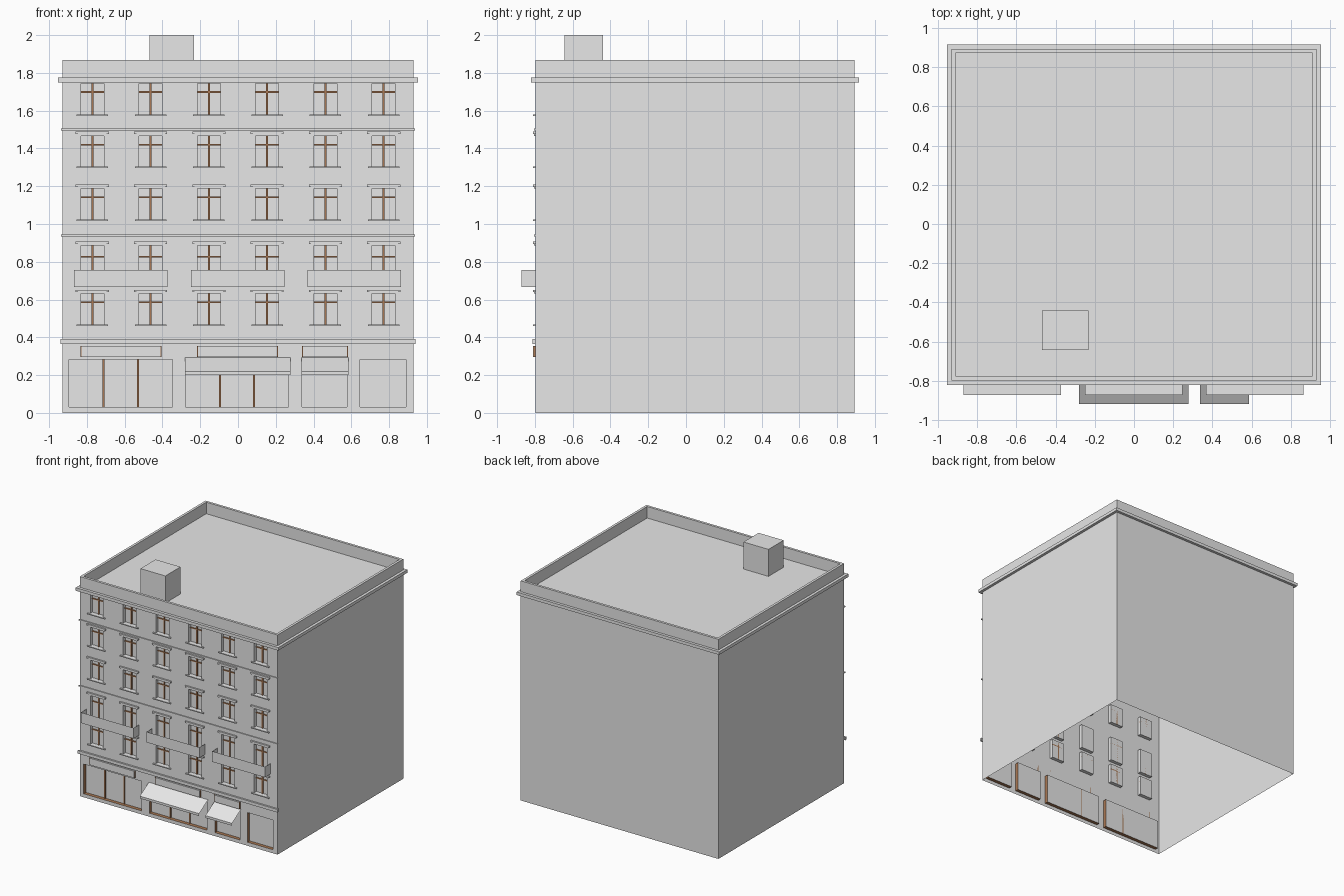
import bpy
import bmesh

cube = bpy.data.objects.get("Cube")
if cube:
    bpy.data.objects.remove(cube)


def material(name, rgb):
    m = bpy.data.materials.new(name)
    m.use_nodes = True
    m.diffuse_color = (*rgb, 1)
    m.node_tree.nodes["Principled BSDF"].inputs["Base Color"].default_value = (*rgb, 1)
    return m


MATS = [material("plaster grey", (0.8, 0.8, 0.8)), material("wood brown", (0.4, 0.19, 0.09))]
GREY, WOOD = 0, 1

HALF, FRONT, BACK, ROOF, TOP = 0.93, -0.797, 0.893, 1.77, 1.868


def finish(name, bm, mat=None):
    """Turn a bmesh into a named object."""
    mesh = bpy.data.meshes.new(name)
    for m in MATS:
        mesh.materials.append(m)
    if mat is not None:
        for f in bm.faces:
            f.material_index = mat
    bm.to_mesh(mesh)
    bm.free()
    obj = bpy.data.objects.new(name, mesh)
    bpy.context.collection.objects.link(obj)
    return obj


def face(bm, points, mat=GREY):
    f = bm.faces.new([bm.verts.new(p) for p in points])
    f.material_index = mat


def add_box(bm, x0, x1, y0, y1, z0, z1):
    vs = bmesh.ops.create_cube(bm, size=1)["verts"]
    for v in vs:
        v.co.x = x1 if v.co.x > 0 else x0
        v.co.y = y1 if v.co.y > 0 else y0
        v.co.z = z1 if v.co.z > 0 else z0


def boxes(name, dims, mat=GREY):
    bm = bmesh.new()
    for d in dims:
        add_box(bm, *d)
    return finish(name, bm, mat)


def ring(name, grow, shrink, z0, z1):
    """Rectangular band around the building."""
    bm = bmesh.new()

    def loop(d, z):
        x, y0, y1 = HALF + d, FRONT - d, BACK + d
        return [bm.verts.new(p) for p in ((-x, y0, z), (x, y0, z), (x, y1, z), (-x, y1, z))]

    loops = [loop(grow, z0), loop(grow, z1), loop(-shrink, z1), loop(-shrink, z0)]
    for k in range(4):
        a, b = loops[k], loops[(k + 1) % 4]
        for i in range(4):
            j = (i + 1) % 4
            bm.faces.new((a[i], a[j], b[j], b[i]))
    finish(name, bm, GREY)


# Layout: window columns, window rows (bottom, top), shop fronts (left, right)
columns = [-0.771 + 0.3084 * i for i in range(6)]
rows = [(0.467, 0.633), (0.672, 0.885), (1.023, 1.187), (1.304, 1.466), (1.58, 1.745)]
shops = [(-0.894, -0.348), (-0.277, 0.267), (0.34, 0.578), (0.646, 0.889)]
W = 0.061
DEPTH = 0.03
windows = [(c - W, c + W, z0, z1) for z0, z1 in rows for c in columns]
shop_openings = [(x0, x1, 0.03, 0.282) for x0, x1 in shops]
openings = windows + shop_openings

# Front wall: grid of cells, skipping the openings
bm = bmesh.new()
xs = sorted({-HALF, HALF} | {x for o in openings for x in o[:2]})
zs = sorted({0, ROOF} | {z for o in openings for z in o[2:]})
for x0, x1 in zip(xs, xs[1:]):
    for z0, z1 in zip(zs, zs[1:]):
        cx, cz = (x0 + x1) / 2, (z0 + z1) / 2
        if not any(a < cx < b and c < cz < d for a, b, c, d in openings):
            face(bm, [(x0, FRONT, z0), (x1, FRONT, z0), (x1, FRONT, z1), (x0, FRONT, z1)])
bmesh.ops.remove_doubles(bm, verts=bm.verts, dist=1e-5)
finish("front_wall", bm)

# Side walls, back wall and roof; the base is open
bm = bmesh.new()
for s in (1, -1):
    pts = [(s * HALF, FRONT, 0), (s * HALF, BACK, 0), (s * HALF, BACK, ROOF), (s * HALF, FRONT, ROOF)]
    face(bm, pts[::s])
face(bm, [(HALF, BACK, 0), (-HALF, BACK, 0), (-HALF, BACK, ROOF), (HALF, BACK, ROOF)])
face(bm, [(-HALF, FRONT, ROOF), (HALF, FRONT, ROOF), (HALF, BACK, ROOF), (-HALF, BACK, ROOF)])
finish("side_walls_and_roof", bm)


def recesses(name, items, reveal):
    """Set-back panes with the four reveal faces around each."""
    bm = bmesh.new()
    back = FRONT + DEPTH
    for x0, x1, z0, z1 in items:
        c = [(x0, z0), (x1, z0), (x1, z1), (x0, z1)]
        face(bm, [(x, back, z) for x, z in c])
        for (xa, za), (xb, zb) in zip(c, c[1:] + c[:1]):
            face(bm, [(xa, FRONT, za), (xb, FRONT, zb), (xb, back, zb), (xa, back, za)], reveal)
    finish(name, bm)


recesses("window_recesses", windows, GREY)
recesses("shop_recesses", shop_openings, WOOD)

# Wooden glazing bars
bars = []
y0, y1 = FRONT + DEPTH - 0.008, FRONT + DEPTH
for xa, xb, z0, z1 in windows:
    c = (xa + xb) / 2
    zt = z1 - 0.28 * (z1 - z0)
    bars.append((c - 0.005, c + 0.005, y0, y1, z0, z1))
    bars.append((xa, xb, y0, y1, zt - 0.004, zt + 0.004))
boxes("window_bars", bars, WOOD)
boxes("shop_mullions",
      [(x - 0.005, x + 0.005, y0, y1, 0.03, 0.282)
       for a, b in shops[:2] for x in (a + (b - a) / 3, b - (b - a) / 3)], WOOD)

# Lintels above and sills below the windows
lintels, sills = [], []
for i, (z0, z1) in enumerate(rows):
    for c in columns:
        if i < 4:
            h = 0.018 if i == 0 else 0.023
            mid = z1 + h * 0.4
            lintels.append((c - 0.075, c + 0.075, FRONT - 0.007, FRONT, z1, mid))
            lintels.append((c - 0.088, c + 0.088, FRONT - 0.013, FRONT, mid, z1 + h))
        if i != 1:
            sills.append((c - 0.084, c + 0.084, FRONT - 0.012, FRONT, z0 - 0.008, z0))
boxes("window_lintels", lintels)
boxes("window_sills", sills)

# Belt course and slim string courses across the front
boxes("belt_course", [(-0.94, 0.94, FRONT - 0.015, FRONT, 0.366, 0.392)])
boxes("string_courses", [(-0.936, 0.936, FRONT - 0.008, FRONT, z - 0.005, z + 0.005)
                         for z in (0.94, 1.5)])

# Parapet, cornice and chimney
ring("parapet", 0, 0.021, ROOF, TOP)
ring("cornice", 0.023, 0, 1.75, 1.776)
boxes("chimney", [(-0.468, -0.233, -0.643, -0.44, ROOF, 2.0)])

# Balconies: thin open trays
bm = bmesh.new()
for c in (-0.62, -0.002, 0.615):
    a, b, y, z0, z1 = c - 0.248, c + 0.248, -0.871, 0.667, 0.757
    face(bm, [(a, y, z0), (b, y, z0), (b, y, z1), (a, y, z1)])
    face(bm, [(a, y, z0), (a, FRONT, z0), (b, FRONT, z0), (b, y, z0)])
    face(bm, [(a, FRONT, z0), (a, y, z0), (a, y, z1), (a, FRONT, z1)])
    face(bm, [(b, y, z0), (b, FRONT, z0), (b, FRONT, z1), (b, y, z1)])
finish("balconies", bm)

# Awnings: sloping sheet with a short valance
bm = bmesh.new()
for a, b in ((-0.281, 0.277), (0.336, 0.586)):
    y = -0.918
    face(bm, [(a, y, 0.22), (b, y, 0.22), (b, FRONT, 0.292), (a, FRONT, 0.292)])
    face(bm, [(a, y, 0.2), (b, y, 0.2), (b, y, 0.22), (a, y, 0.22)])
finish("awnings", bm)

# Shop sign boards with wooden ends
signs = [(-0.834, -0.405), (-0.217, 0.211), (0.34, 0.582)]
boxes("sign_boards", [(a + 0.005, b - 0.005, FRONT - 0.012, FRONT, 0.297, 0.355) for a, b in signs])
boxes("sign_ends", [(x - 0.003, x + 0.003, FRONT - 0.011, FRONT, 0.297, 0.355)
                    for a, b in signs for x in (a + 0.003, b - 0.003)], WOOD)
